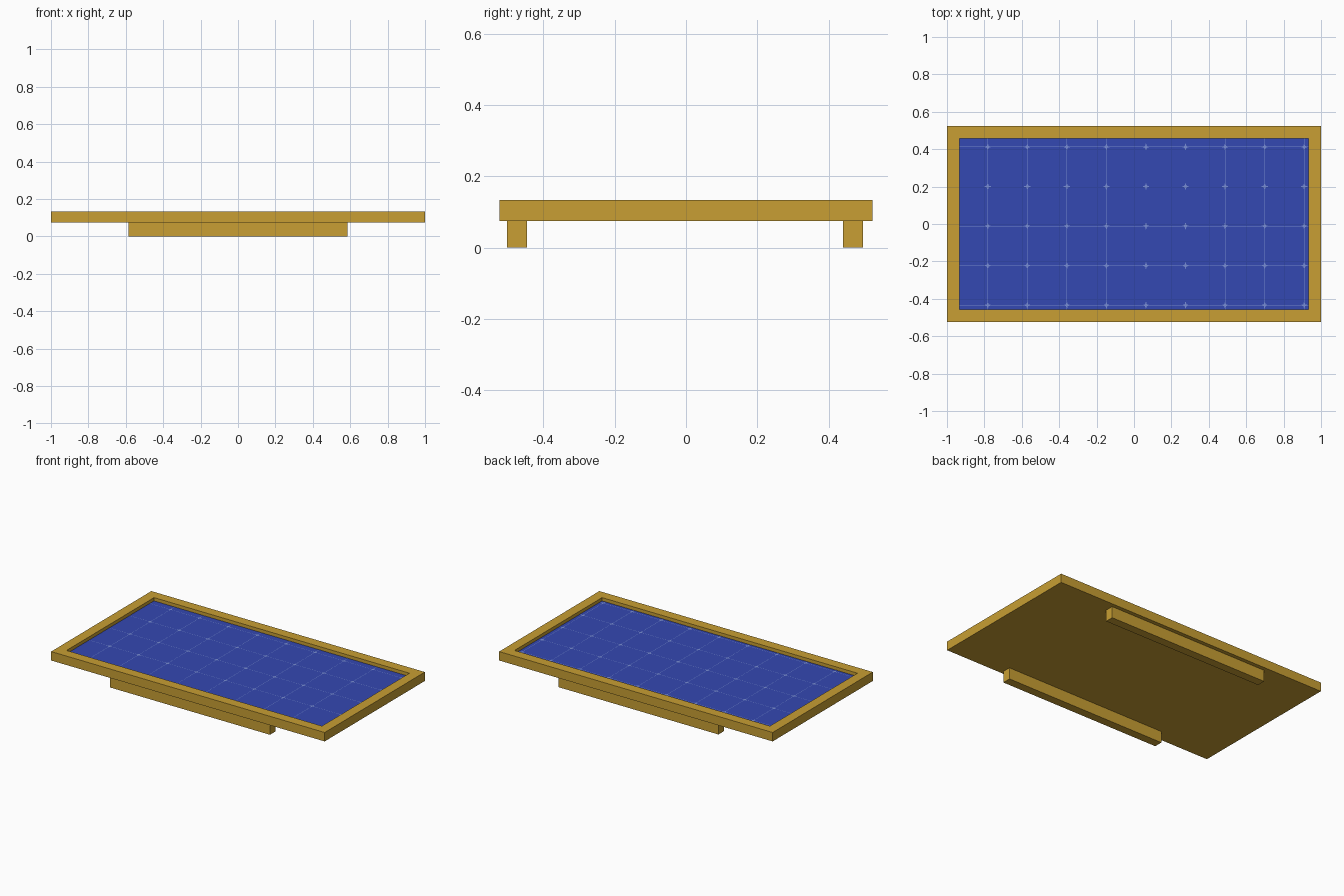
import bpy, bmesh, math

if "Cube" in bpy.data.objects:
    bpy.data.objects.remove(bpy.data.objects["Cube"])


def material(name, rgb):
    m = bpy.data.materials.new(name)
    m.diffuse_color = (*rgb, 1.0)
    m.use_nodes = True
    m.node_tree.nodes["Principled BSDF"].inputs["Base Color"].default_value = m.diffuse_color
    return m


GOLD = material("gold frame", (0.578, 0.345, 0.033))
BLUE = material("cell blue", (0.034, 0.065, 0.445))
PALE = material("pale blue lines", (0.19, 0.27, 0.66))


def finish(name, bm, *mats):
    me = bpy.data.meshes.new(name)
    bm.to_mesh(me)
    bm.free()
    for m in mats:
        me.materials.append(m)
    ob = bpy.data.objects.new(name, me)
    bpy.context.collection.objects.link(ob)
    return ob


def add_box(bm, x0, x1, y0, y1, z0, z1):
    verts = bmesh.ops.create_cube(bm, size=1)["verts"]
    for v in verts:
        v.co = (x1 if v.co.x > 0 else x0,
                y1 if v.co.y > 0 else y0,
                z1 if v.co.z > 0 else z0)


# Tray: a slab whose top is inset and sunk to hold the blue surface
BASE, TOP, FLOOR, RIM = 0.075, 0.134, 0.112, 0.066
bm = bmesh.new()
add_box(bm, -1, 1, -0.523, 0.523, BASE, TOP)
bm.normal_update()
top = max(bm.faces, key=lambda f: f.calc_center_median().z)
bmesh.ops.inset_region(bm, faces=[top], thickness=RIM, use_even_offset=True)
# second inset of zero width gives the vertical inner walls
bmesh.ops.inset_region(bm, faces=[top], thickness=0.0)
for v in top.verts:
    v.co.z = FLOOR
top.material_index = 1
bm.normal_update()
finish("panel_tray", bm, GOLD, BLUE)

# Mounting rails underneath
for name, y0, y1 in (("front_rail", -0.502, -0.446), ("back_rail", 0.441, 0.497)):
    bm = bmesh.new()
    add_box(bm, -0.585, 0.585, y0, y1, 0, BASE)
    finish(name, bm, GOLD)

# Cell pattern: hairlines with a four-pointed star at each crossing
PITCH = 0.2115
xs = [-0.782 + PITCH * i for i in range(9)]
ys = [-0.434 + PITCH * i for i in range(5)]
X, Y, Z = 1 - RIM, 0.523 - RIM, FLOOR + 0.0008
H = 0.0011  # half line width


def flat(bm, pts):
    bm.faces.new([bm.verts.new((x, y, Z)) for x, y in pts])


bm = bmesh.new()
for x in xs:
    flat(bm, [(x - H, -Y), (x + H, -Y), (x + H, Y), (x - H, Y)])
for y in ys:
    flat(bm, [(-X, y - H), (X, y - H), (X, y + H), (-X, y + H)])
finish("cell_lines", bm, PALE)

bm = bmesh.new()
for x in xs:
    for y in ys:
        pts = []
        for k in range(8):
            r = 0.007 if k % 2 else 0.021
            a = k * math.pi / 4
            px, py = x + r * math.cos(a), y + r * math.sin(a)
            pts.append((max(-X, min(X, px)), max(-Y, min(Y, py))))
        flat(bm, pts)
finish("cell_stars", bm, PALE)
